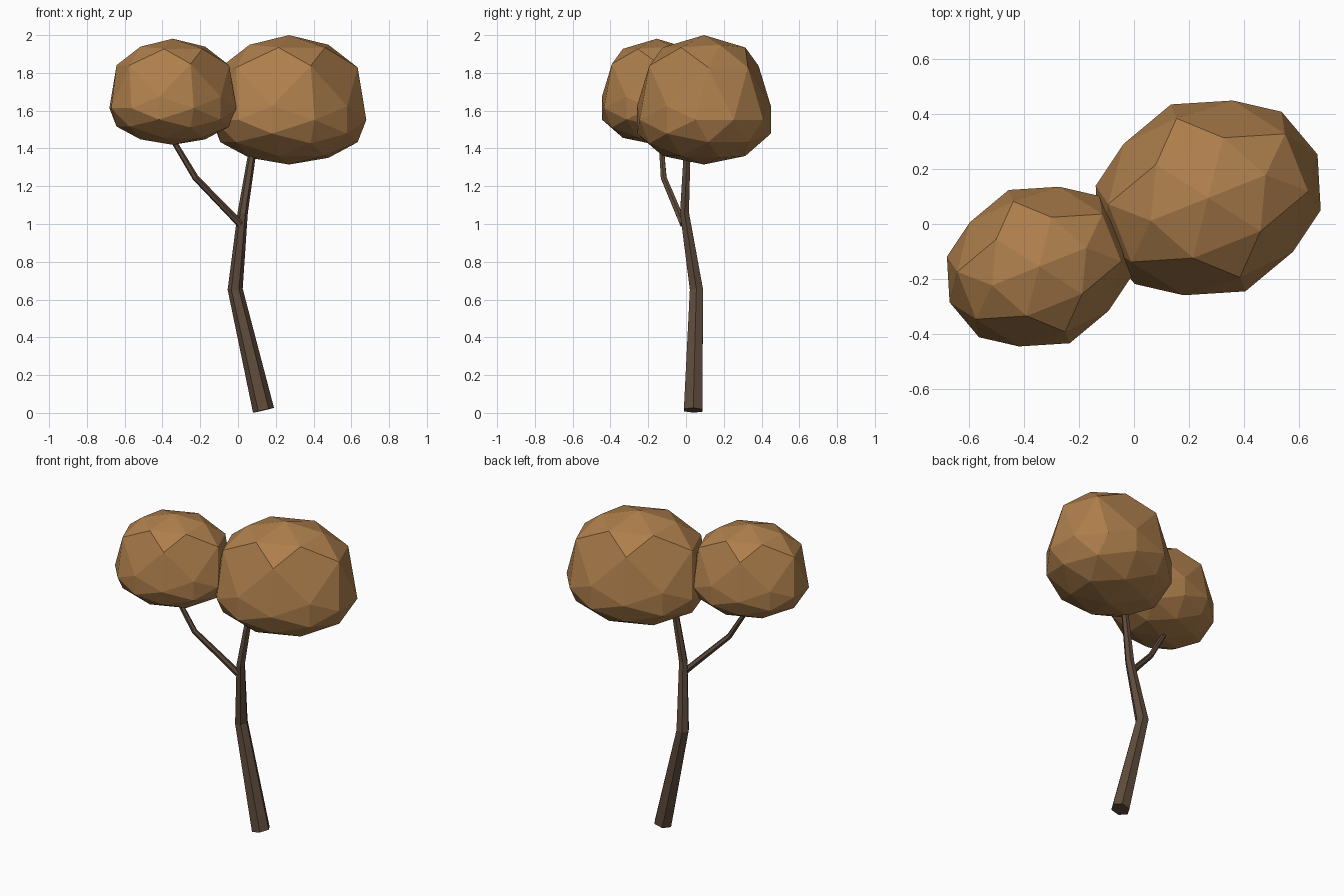
import bpy, bmesh, math
from mathutils import Vector, Matrix

if "Cube" in bpy.data.objects:
    bpy.data.objects.remove(bpy.data.objects["Cube"])


def material(name, rgb):
    m = bpy.data.materials.new(name)
    m.diffuse_color = (*rgb, 1)
    m.use_nodes = True
    m.node_tree.nodes["Principled BSDF"].inputs["Base Color"].default_value = m.diffuse_color
    return m


bark = material("bark", (0.115, 0.073, 0.046))
leaf = material("autumn_leaf", (0.42, 0.21, 0.072))


def finish(bm, name, mat):
    bmesh.ops.recalc_face_normals(bm, faces=bm.faces)
    me = bpy.data.meshes.new(name)
    bm.to_mesh(me)
    bm.free()
    me.materials.append(mat)
    ob = bpy.data.objects.new(name, me)
    bpy.context.collection.objects.link(ob)
    return ob


def limb(name, path, sides=6):
    """Tapered faceted tube through (x, y, z, radius) stations."""
    bm = bmesh.new()
    pts = [Vector(p[:3]) for p in path]
    rings = []
    for i, (c, p) in enumerate(zip(pts, path)):
        before = (c - pts[i - 1]).normalized() if i else Vector()
        after = (pts[i + 1] - c).normalized() if i + 1 < len(pts) else Vector()
        t = (before + after).normalized()
        v = t.cross(Vector((1, 0, 0))).normalized()
        u = v.cross(t)
        rings.append([bm.verts.new(c + p[3] * (u * math.cos(a) + v * math.sin(a)))
                      for a in (math.tau * k / sides for k in range(sides))])
    for r0, r1 in zip(rings, rings[1:]):
        for k in range(sides):
            n = (k + 1) % sides
            bm.faces.new((r0[k], r0[n], r1[n], r1[k]))
    bm.faces.new(rings[0])
    bm.faces.new(rings[-1])
    return finish(bm, name, bark)


def canopy(name, centre, size):
    """Icosphere resting on an edge, with its lower part pressed flatter."""
    bm = bmesh.new()
    bmesh.ops.create_icosphere(bm, subdivisions=2, radius=1,
                               matrix=Matrix.Rotation(-math.atan(2) / 2, 4, 'Y'))
    for v in bm.verts:
        if v.co.z < 0.4:
            v.co.z = v.co.z * 0.69 - 0.31
    bm.transform(Matrix.Translation(centre)
                 @ Matrix.Rotation(math.radians(21.7), 4, 'Z')
                 @ Matrix.Diagonal((0.428 * size, 0.366 * size, 0.3425 * size, 1)))
    return finish(bm, name, leaf)


# Bent trunk and side branch
limb("trunk", [(0.135, 0.038, 0.014, 0.057), (-0.015, 0.055, 0.655, 0.040),
               (0.025, -0.008, 1.06, 0.027), (0.098, 0.012, 1.52, 0.018)])
limb("branch", [(0.012, -0.015, 1.0, 0.02), (-0.225, -0.118, 1.245, 0.017),
                (-0.36, -0.135, 1.47, 0.014)])

# Two leaf masses
canopy("large_canopy", (0.27, 0.095, 1.6575), 1.0)
canopy("small_canopy", (-0.345, -0.155, 1.70), 0.82)
